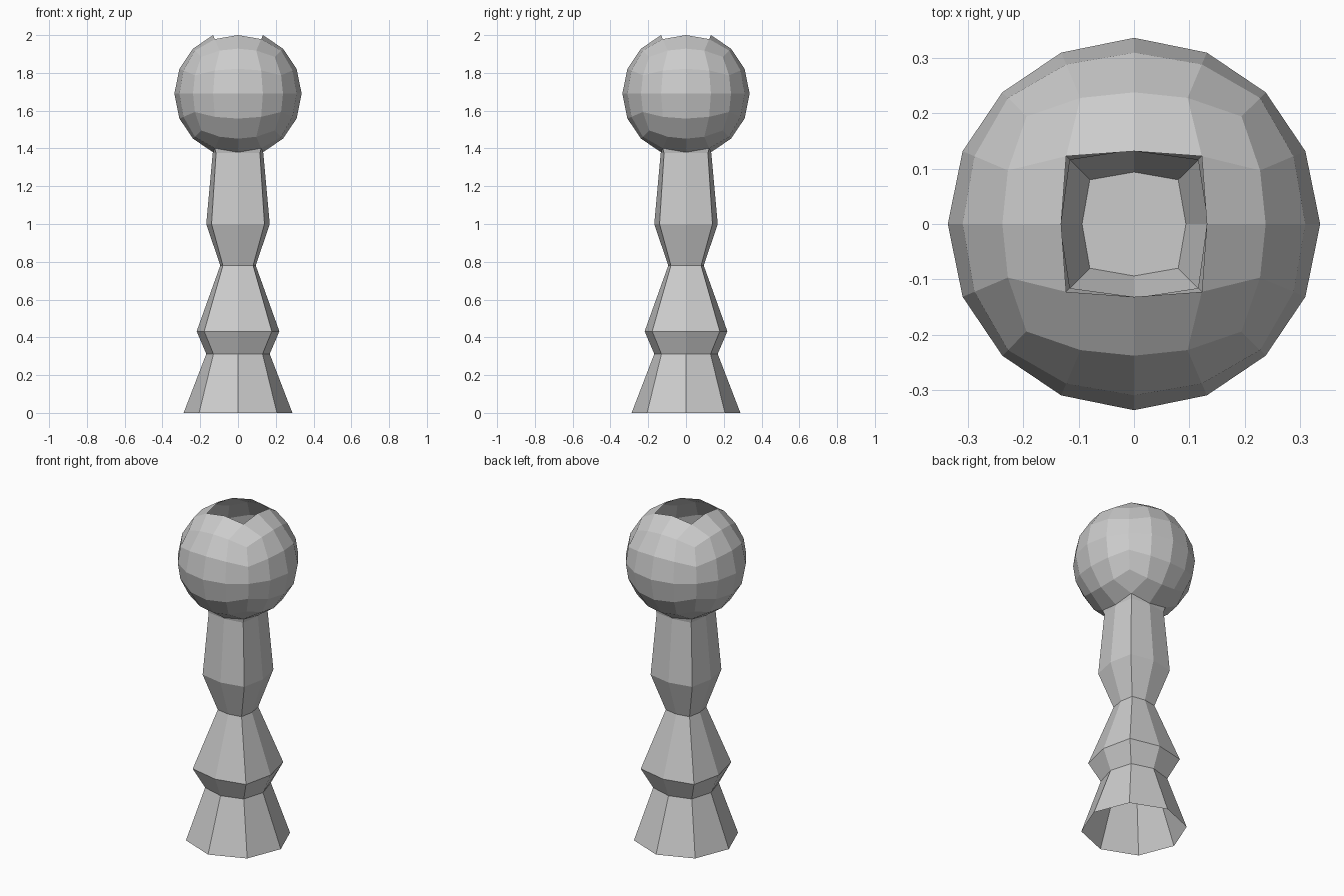
import bpy, bmesh, math

if "Cube" in bpy.data.objects:
    bpy.data.objects.remove(bpy.data.objects["Cube"])

CENTER_Z, RADIUS = 1.69, 0.337
# column rings below the head: height, reach along the axes, corner x = y
RINGS = [(1.375, 0.134, 0.116), (1.0, 0.168, 0.140), (0.78, 0.094, 0.080),
         (0.432, 0.219, 0.179), (0.312, 0.168, 0.130), (0.0, 0.288, 0.206)]
NECK_Z = 0.78


def sign(v):
    return 0 if abs(v) < 1e-4 else math.copysign(1, v)


def place_ring(verts, z, reach, corner):
    for v in verts:
        sx, sy = sign(v.co.x), sign(v.co.y)
        r = corner if sx and sy else reach
        v.co = (sx * r, sy * r, z)


bm = bmesh.new()

# head: gridded cube with the middle of top and bottom opened
bmesh.ops.create_cube(bm, size=2)
bmesh.ops.subdivide_edges(bm, edges=bm.edges[:], cuts=3, use_grid_fill=True)
holes = [f for f in bm.faces
         if all(abs(v.co.z) > 0.99 and max(abs(v.co.x), abs(v.co.y)) < 0.6 for v in f.verts)]
bmesh.ops.delete(bm, geom=holes, context='FACES')

# head: round the cube into a ball
for v in bm.verts:
    for i in range(3):
        if 0.4 < abs(v.co[i]) < 0.6:
            v.co[i] = math.copysign(0.425, v.co[i])
    v.co = v.co.normalized() * RADIUS
    v.co.z += CENTER_Z

# column: pull the lower opening down ring by ring
edges = [e for e in bm.edges if e.is_boundary and e.verts[0].co.z < CENTER_Z]
for z, reach, corner in RINGS:
    geom = bmesh.ops.extrude_edge_only(bm, edges=edges)["geom"]
    verts = [g for g in geom if isinstance(g, bmesh.types.BMVert)]
    new = set(verts)
    edges = [g for g in geom if isinstance(g, bmesh.types.BMEdge)
             and all(v in new for v in g.verts)]
    place_ring(verts, z, reach, corner)

bmesh.ops.recalc_face_normals(bm, faces=bm.faces[:])

# plate closing the inside of the neck
neck = [v for v in bm.verts if abs(v.co.z - NECK_Z) < 1e-4]
neck.sort(key=lambda v: math.atan2(v.co.y, v.co.x))
bm.faces.new(neck)

mesh = bpy.data.meshes.new("pawn")
bm.to_mesh(mesh)
bm.free()
bpy.context.collection.objects.link(bpy.data.objects.new("pawn", mesh))
